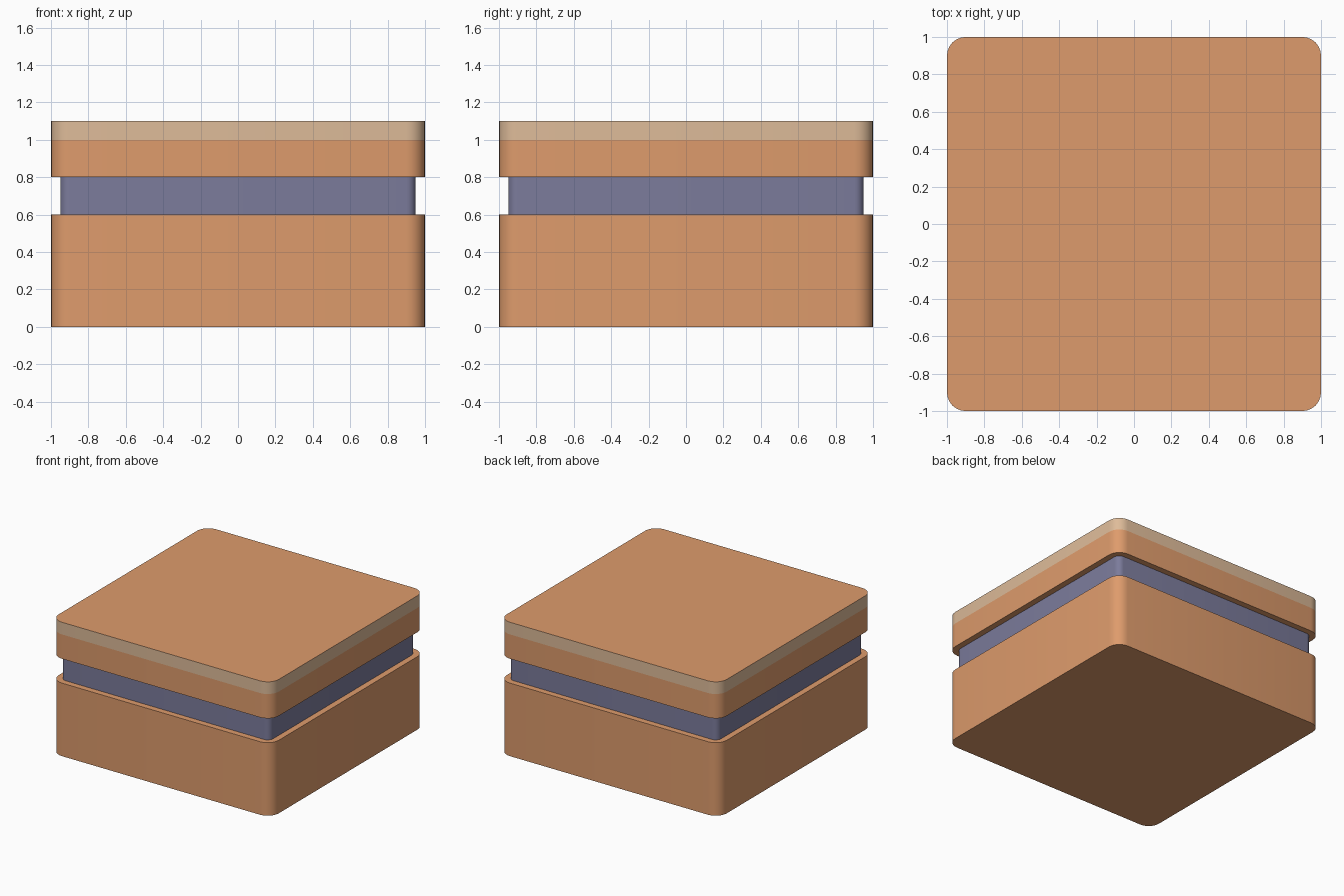
import bpy, math

if "Cube" in bpy.data.objects:
    bpy.data.objects.remove(bpy.data.objects["Cube"])


def material(name, rgb):
    m = bpy.data.materials.new(name)
    m.diffuse_color = (*rgb, 1)
    m.use_nodes = True
    m.node_tree.nodes["Principled BSDF"].inputs["Base Color"].default_value = m.diffuse_color
    return m


orange = material("orange", (0.73, 0.33, 0.15))
pale = material("pale_tan", (0.73, 0.50, 0.32))
slate = material("slate", (0.20, 0.20, 0.33))


def outline(half, radius, steps=6):
    """Counter-clockwise rounded square."""
    pts = []
    for k, (sx, sy) in enumerate([(1, 1), (-1, 1), (-1, -1), (1, -1)]):
        for i in range(steps + 1):
            a = math.pi / 2 * (k + i / steps)
            pts.append((sx * (half - radius) + radius * math.cos(a),
                        sy * (half - radius) + radius * math.sin(a)))
    return pts


def rounded_slab(name, half, radius, levels, side_mats, cap_mat):
    """Closed rounded block with one side material per height band."""
    ring = outline(half, radius)
    n = len(ring)
    verts = [(x, y, z) for z in levels for x, y in ring]
    mats = list(dict.fromkeys([cap_mat] + side_mats))
    faces, slots = [], []
    for b, mat in enumerate(side_mats):
        for i in range(n):
            j = (i + 1) % n
            faces.append((b * n + i, b * n + j, (b + 1) * n + j, (b + 1) * n + i))
            slots.append(mats.index(mat))
    top = (len(levels) - 1) * n
    faces += [tuple(reversed(range(n))), tuple(range(top, top + n))]
    slots += [0, 0]
    mesh = bpy.data.meshes.new(name)
    mesh.from_pydata(verts, [], faces)
    for m in mats:
        mesh.materials.append(m)
    for p, s in zip(mesh.polygons, slots):
        p.material_index = s
    ob = bpy.data.objects.new(name, mesh)
    bpy.context.collection.objects.link(ob)
    bpy.ops.object.select_all(action='DESELECT')
    ob.select_set(True)
    bpy.context.view_layer.objects.active = ob
    bpy.ops.object.shade_smooth_by_angle(angle=math.radians(30))
    return ob


# Box body
rounded_slab("box_base", 1.0, 0.1, [0, 0.6], [orange], orange)
# Recessed neck between body and lid
rounded_slab("inner_neck", 0.95, 0.05, [0.6, 0.8], [slate], slate)
# Lid with a pale stripe around its upper edge
rounded_slab("lid", 1.0, 0.1, [0.8, 1.0, 1.1], [orange, pale], orange)
